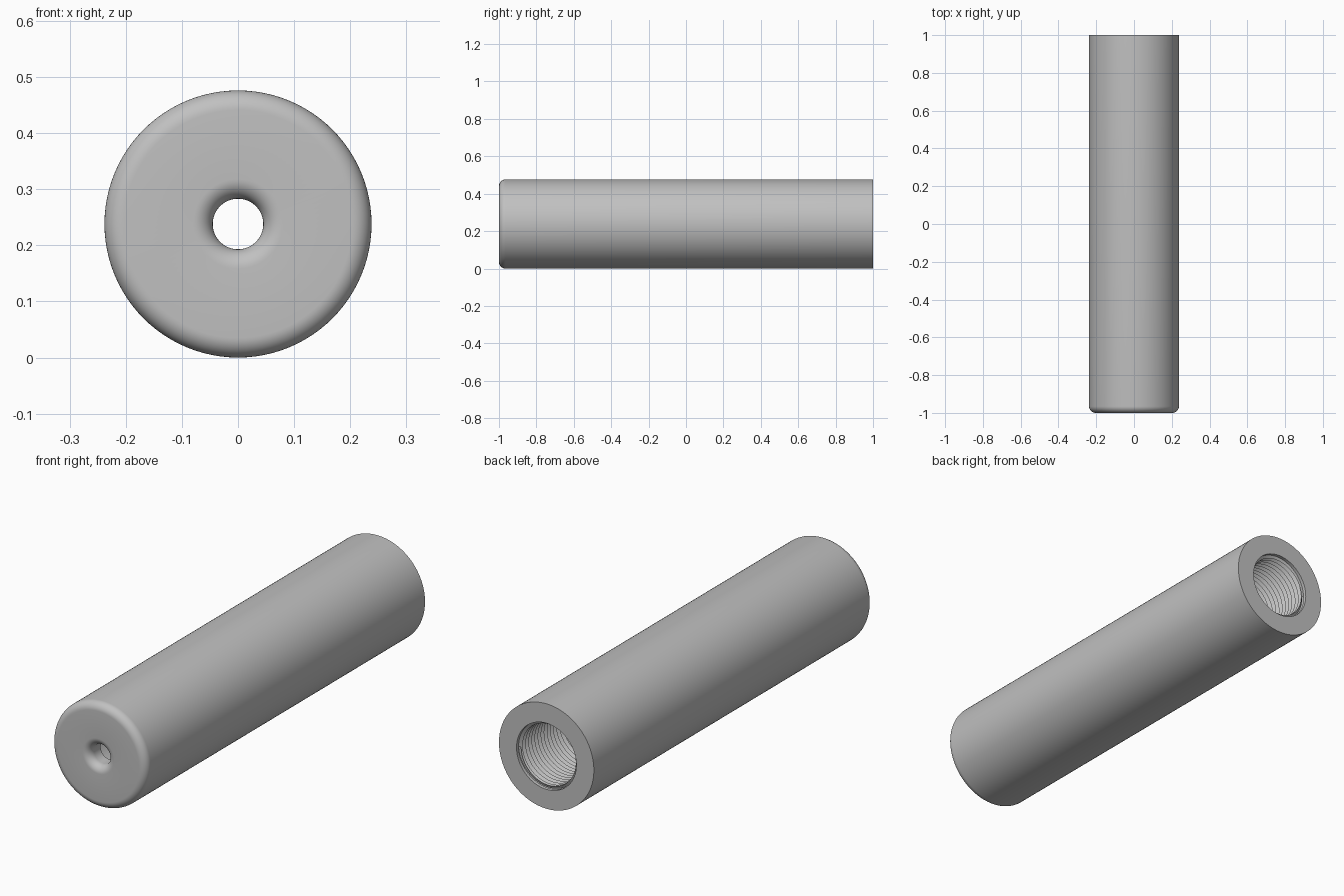
import bpy, bmesh
from math import sin, cos, pi, tau

if "Cube" in bpy.data.objects:
    bpy.data.objects.remove(bpy.data.objects["Cube"])

SEG = 96
R = 0.238                 # outer radius, also the height of the axis
HOLE, MAJOR, MINOR = 0.045, 0.15, 0.137
FILLET = 0.035
CAP = -0.92               # inner face of the closed end
THREAD_END, RELIEF = 0.3, 0.985
PITCH = 0.022

metal = bpy.data.materials.new("grey metal")
metal.use_nodes = True
GREY = (0.53, 0.53, 0.53, 1)
metal.diffuse_color = GREY
metal.node_tree.nodes["Principled BSDF"].inputs["Base Color"].default_value = GREY


def point(radius, y, angle):
    return (radius * cos(angle), y, R + radius * sin(angle))


def finish(bm, name):
    bmesh.ops.remove_doubles(bm, verts=bm.verts, dist=1e-6)
    mesh = bpy.data.meshes.new(name)
    bm.to_mesh(mesh)
    bm.free()
    obj = bpy.data.objects.new(name, mesh)
    bpy.context.collection.objects.link(obj)
    mesh.materials.append(metal)
    bpy.ops.object.select_all(action='DESELECT')
    obj.select_set(True)
    bpy.context.view_layer.objects.active = obj
    bpy.ops.object.shade_smooth_by_angle(angle=pi / 6)
    return obj


def lathe(name, profile):
    """Spin (radius, y) points around the long axis."""
    bm = bmesh.new()
    rings = [[bm.verts.new(point(r, y, tau * i / SEG)) for i in range(SEG)]
             for r, y in profile]
    for a, b in zip(rings, rings[1:]):
        for i in range(SEG):
            j = (i + 1) % SEG
            bm.faces.new((a[i], b[i], b[j], a[j]))
    return finish(bm, name)


def arc(cr, cy, start, end, steps=10):
    angles = [start + (end - start) * k / steps for k in range(steps + 1)]
    return [(cr + FILLET * cos(a), cy + FILLET * sin(a)) for a in angles]


# Tube: inside of the bore, closed end with rounded hole, rounded rim, open end
front = -1 + FILLET
profile = [(MINOR, THREAD_END), (MINOR, CAP), (HOLE, CAP)]
profile += arc(HOLE + FILLET, front, pi, 1.5 * pi)
profile += arc(R - FILLET, front, -pi / 2, 0)
profile += [(R, 1), (MAJOR, 1), (MAJOR, RELIEF)]
lathe("tube", profile)

# Internal thread: a helical zigzag wall, trimmed flat at both ends
bm = bmesh.new()
rows = 2 * (int((RELIEF - THREAD_END) / PITCH) + 3)
grid = []
for k in range(rows):
    ring = []
    for i in range(SEG + 1):
        y = RELIEF + PITCH - k * PITCH / 2 + PITCH * i / SEG
        y = min(max(y, THREAD_END), RELIEF)
        ring.append(bm.verts.new(point(MINOR if k % 2 else MAJOR, y, tau * i / SEG)))
    grid.append(ring)
for a, b in zip(grid, grid[1:]):
    for i in range(SEG):
        ys = [v.co.y for v in (a[i], a[i + 1], b[i], b[i + 1])]
        if max(ys) - min(ys) > 1e-5:
            bm.faces.new((a[i], a[i + 1], b[i + 1], b[i]))
bmesh.ops.delete(bm, geom=[v for v in bm.verts if not v.link_faces], context='VERTS')
finish(bm, "internal_thread")
